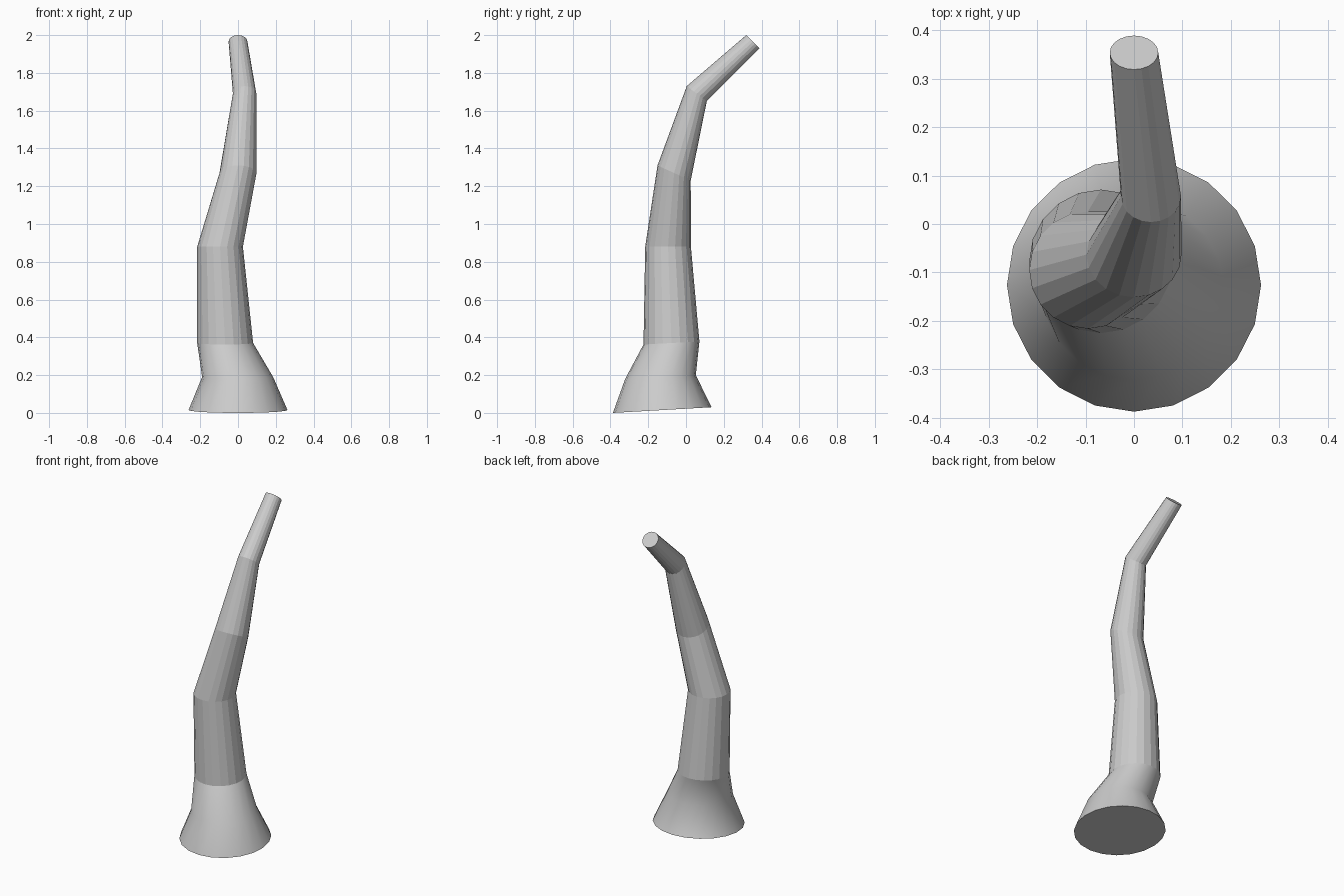
import bpy, bmesh
from math import sin, cos, tau

if "Cube" in bpy.data.objects:
    bpy.data.objects.remove(bpy.data.objects["Cube"])

SIDES = 20
# Rings: centre x, y, z, radius x, half depth y, half rise (front edge minus back edge)
RINGS = [
    (0.0, -0.126, 0.015, 0.262, 0.261, -0.015),
    (-0.002, -0.135, 0.190, 0.188, 0.187, -0.010),
    (-0.068, -0.077, 0.370, 0.148, 0.148, -0.008),
    (-0.095, -0.095, 0.880, 0.121, 0.121, 0.0),
    (0.0, -0.063, 1.270, 0.098, 0.088, 0.040),
    (0.035, 0.057, 1.690, 0.062, 0.053, 0.040),
    (0.0, 0.3535, 1.965, 0.050, 0.035, 0.035),
]

bm = bmesh.new()
loops = []
for cx, cy, cz, rx, ry, rise in RINGS:
    loops.append([bm.verts.new((cx + rx * cos(tau * i / SIDES),
                                cy + ry * sin(tau * i / SIDES),
                                cz - rise * sin(tau * i / SIDES)))
                  for i in range(SIDES)])

# Skin between rings: smooth flared foot, faceted stem above
for level, (low, high) in enumerate(zip(loops, loops[1:])):
    for i in range(SIDES):
        j = (i + 1) % SIDES
        face = bm.faces.new((low[i], low[j], high[j], high[i]))
        face.smooth = level < 2

# End caps
bm.faces.new(loops[0][::-1])
bm.faces.new(loops[-1])

# Crisp edges at both ends and at the top of the foot
bm.edges.ensure_lookup_table()
for loop in (loops[0], loops[2], loops[-1]):
    for i in range(SIDES):
        bm.edges.get((loop[i], loop[(i + 1) % SIDES])).smooth = False

bmesh.ops.recalc_face_normals(bm, faces=bm.faces)
mesh = bpy.data.meshes.new("curved_horn")
bm.to_mesh(mesh)
bm.free()
bpy.context.collection.objects.link(bpy.data.objects.new("curved_horn", mesh))
